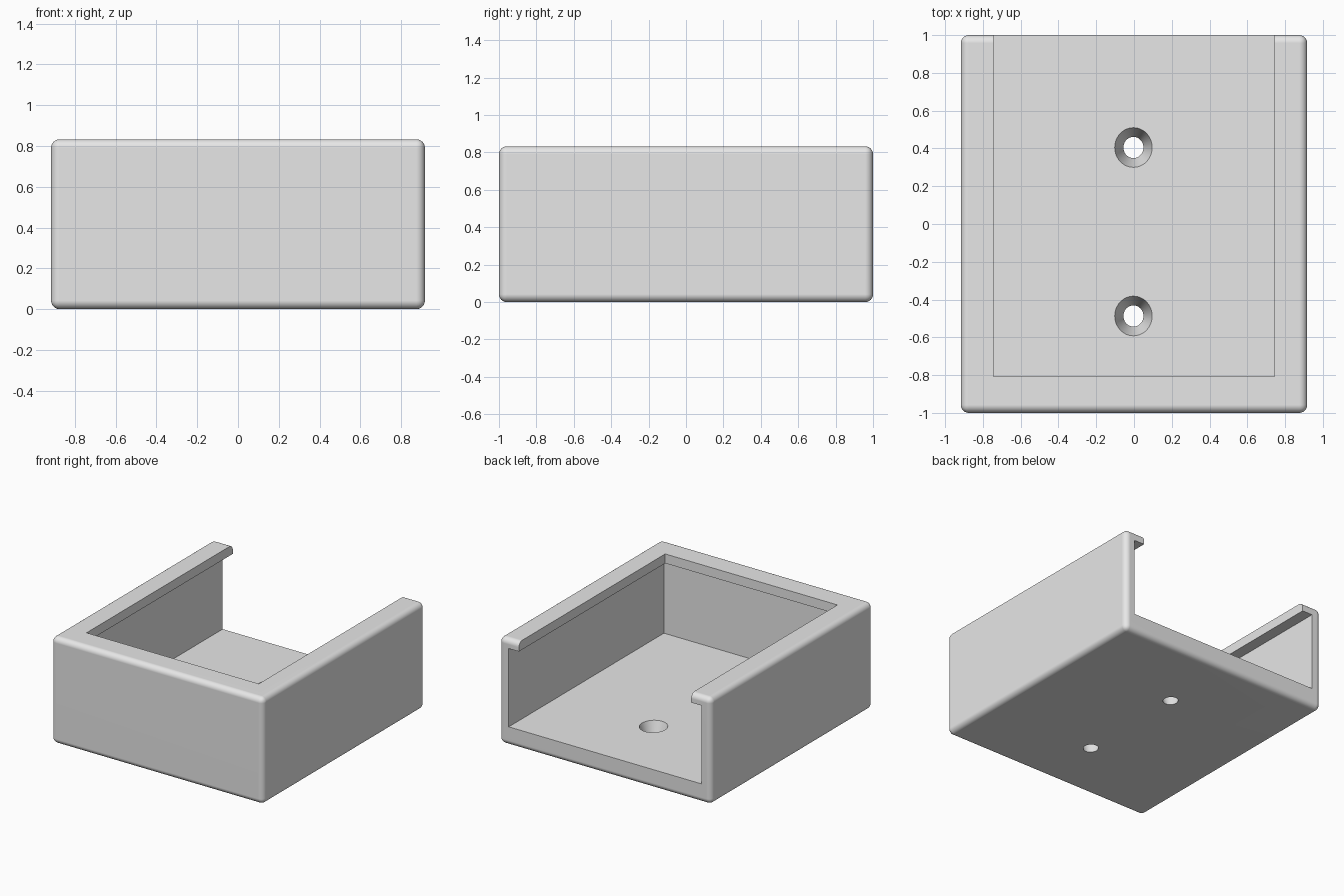
import bpy
import bmesh
import math
from mathutils import Matrix, Vector

cube = bpy.data.objects.get("Cube")
if cube:
    bpy.data.objects.remove(cube, do_unlink=True)

grey = bpy.data.materials.new("light_grey")
grey.use_nodes = True
colour = (0.8, 0.8, 0.8, 1.0)
grey.diffuse_color = colour
grey.node_tree.nodes["Principled BSDF"].inputs["Base Color"].default_value = colour


def add_object(name, bm):
    mesh = bpy.data.meshes.new(name)
    bm.to_mesh(mesh)
    bm.free()
    mesh.materials.append(grey)
    obj = bpy.data.objects.new(name, mesh)
    bpy.context.collection.objects.link(obj)
    return obj


def box(name, low, high, radius=0.0):
    """Box between two corners, with optionally rounded edges."""
    low, high = Vector(low), Vector(high)
    bm = bmesh.new()
    bmesh.ops.create_cube(bm, size=1)
    bmesh.ops.scale(bm, vec=high - low, verts=bm.verts)
    bmesh.ops.translate(bm, vec=(low + high) / 2, verts=bm.verts)
    if radius:
        bmesh.ops.bevel(bm, geom=bm.edges[:], offset=radius, segments=6,
                        profile=0.5, affect='EDGES')
    return add_object(name, bm)


def countersink(name, y):
    """Tapered hole cutter, extended past both faces of the floor."""
    over = 0.02
    slope = (TOP_R - HOLE_R) / FLOOR
    bm = bmesh.new()
    bmesh.ops.create_cone(bm, cap_ends=True, segments=48,
                          radius1=HOLE_R - slope * over,
                          radius2=TOP_R + slope * over,
                          depth=FLOOR + 2 * over)
    bmesh.ops.scale(bm, vec=(1, 1.06, 1), verts=bm.verts)
    bmesh.ops.translate(bm, vec=(-0.003, y, FLOOR / 2), verts=bm.verts)
    return add_object(name, bm)


FLOOR, CEILING = 0.148, 0.76
TOP_R, HOLE_R = 0.099, 0.053

# Rounded outer shell
tray = box("open_tray", (-0.917, -1, 0), (0.917, 1, 0.833), 0.042)

# Cavity, narrower top opening that leaves a lip, and screw holes
cutters = [
    box("cavity_cutter", (-0.833, -0.917, FLOOR), (0.833, 1.2, CEILING)),
    box("opening_cutter", (-0.745, -0.807, 0.6), (0.745, 1.3, 1.0)),
    countersink("back_hole_cutter", 0.405),
    countersink("front_hole_cutter", -0.487),
]

bpy.ops.object.select_all(action='DESELECT')
bpy.context.view_layer.objects.active = tray
tray.select_set(True)
for cutter in cutters:
    cut = tray.modifiers.new(cutter.name, 'BOOLEAN')
    cut.operation = 'DIFFERENCE'
    cut.solver = 'EXACT'
    cut.object = cutter
    bpy.ops.object.modifier_apply(modifier=cut.name)
    bpy.data.objects.remove(cutter, do_unlink=True)

# Smooth rounds with crisp edges and flat walls
bpy.ops.object.shade_smooth_by_angle(angle=math.radians(30))
weighted = tray.modifiers.new("weighted_normals", 'WEIGHTED_NORMAL')
weighted.keep_sharp = True
